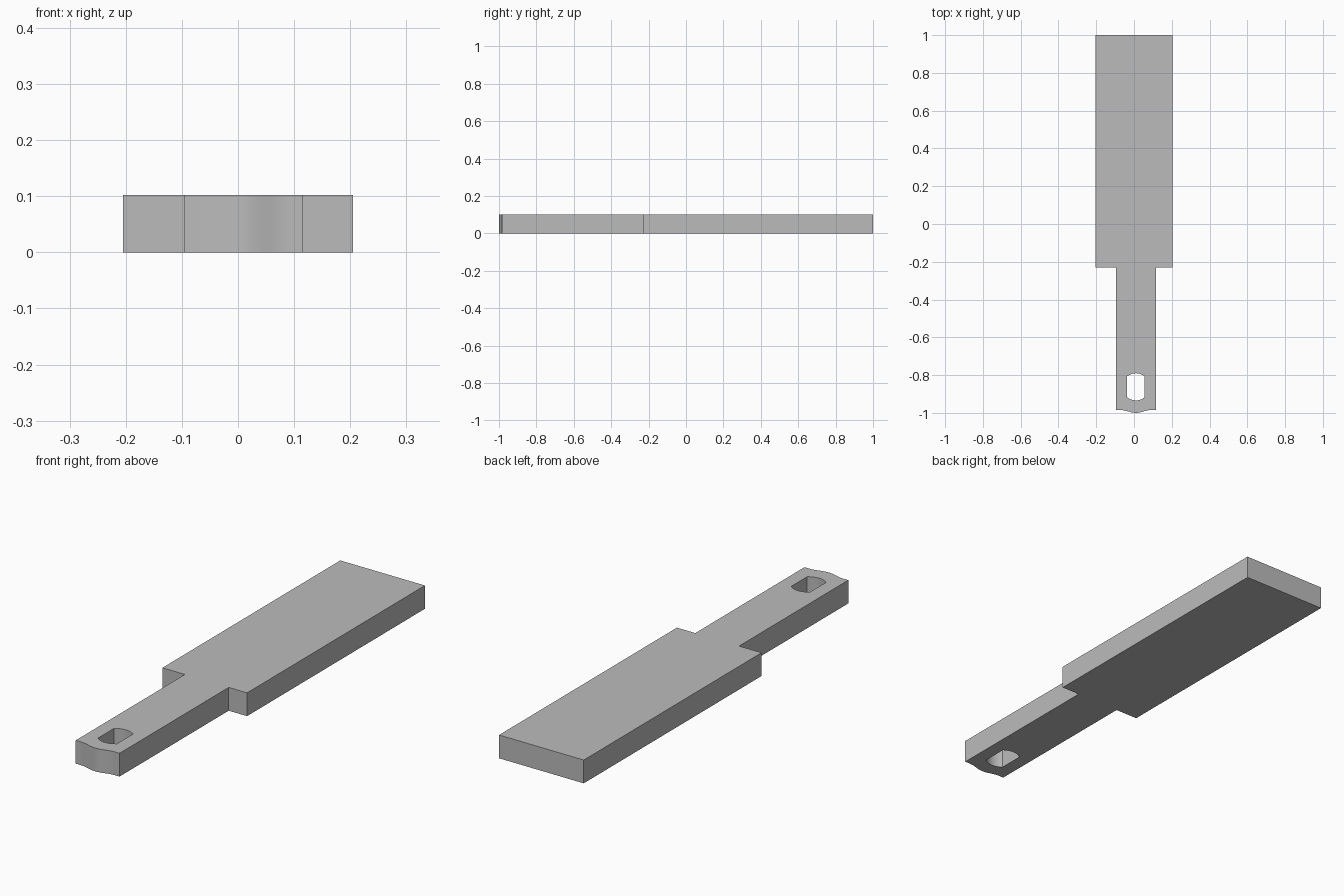
import bpy
import math

cube = bpy.data.objects.get("Cube")
if cube:
    bpy.data.objects.remove(cube, do_unlink=True)

THICK = 0.102      # slab thickness
MID = 0.01         # handle centre line in x
HALF_HANDLE = 0.106
HALF_BLADE = 0.205
SHOULDER = -0.23

grey = bpy.data.materials.new("plain grey")
grey.use_nodes = True
colour = (0.5, 0.5, 0.5, 1)
grey.diffuse_color = colour
grey.node_tree.nodes["Principled BSDF"].inputs["Base Color"].default_value = colour


def handle_end(steps=20, reach=0.08):
    """Gently waved end of the handle, from left to right in x."""
    pts = [(MID - HALF_HANDLE, -0.985)]
    for i in range(steps + 1):
        t = -1 + 2 * i / steps
        pts.append((MID + reach * t, -0.985 - 0.0075 * (1 + math.cos(math.pi * t))))
    return pts + [(MID + HALF_HANDLE, -0.985)]


def slot(cy=-0.862, half_w=0.046, half_straight=0.056, bulge=0.016, steps=10):
    """Hanging slot with straight sides and shallow curved ends."""
    pts = []
    for sign in (1, -1):
        for i in range(steps + 1):
            t = 1 - 2 * i / steps
            pts.append((MID + sign * half_w * t,
                        cy + sign * (half_straight + bulge * (1 - t * t))))
    return pts


# Outline of blade and handle
outline = handle_end() + [
    (MID + HALF_HANDLE, SHOULDER), (HALF_BLADE, SHOULDER), (HALF_BLADE, 1),
    (-HALF_BLADE, 1), (-HALF_BLADE, SHOULDER), (MID - HALF_HANDLE, SHOULDER)]

# Filled profile with slot, extruded to a slab
curve = bpy.data.curves.new("paddle", "CURVE")
curve.dimensions = "2D"
curve.fill_mode = "BOTH"
curve.extrude = THICK / 2
for pts in (outline, slot()):
    spline = curve.splines.new("POLY")
    spline.points.add(len(pts) - 1)
    for p, (x, y) in zip(spline.points, pts):
        p.co = (x, y, 0, 1)
    spline.use_cyclic_u = True
curve.materials.append(grey)

paddle = bpy.data.objects.new("paddle", curve)
bpy.context.collection.objects.link(paddle)
paddle.location.z = THICK / 2

# Turn the profile into a mesh with crisp edges
bpy.ops.object.select_all(action="DESELECT")
paddle.select_set(True)
bpy.context.view_layer.objects.active = paddle
bpy.ops.object.convert(target="MESH")
bpy.ops.object.mode_set(mode="EDIT")
bpy.ops.mesh.select_all(action="SELECT")
bpy.ops.mesh.remove_doubles(threshold=0.0001)
bpy.ops.mesh.normals_make_consistent(inside=False)
bpy.ops.object.mode_set(mode="OBJECT")
bpy.ops.object.shade_smooth_by_angle(angle=math.radians(30))
